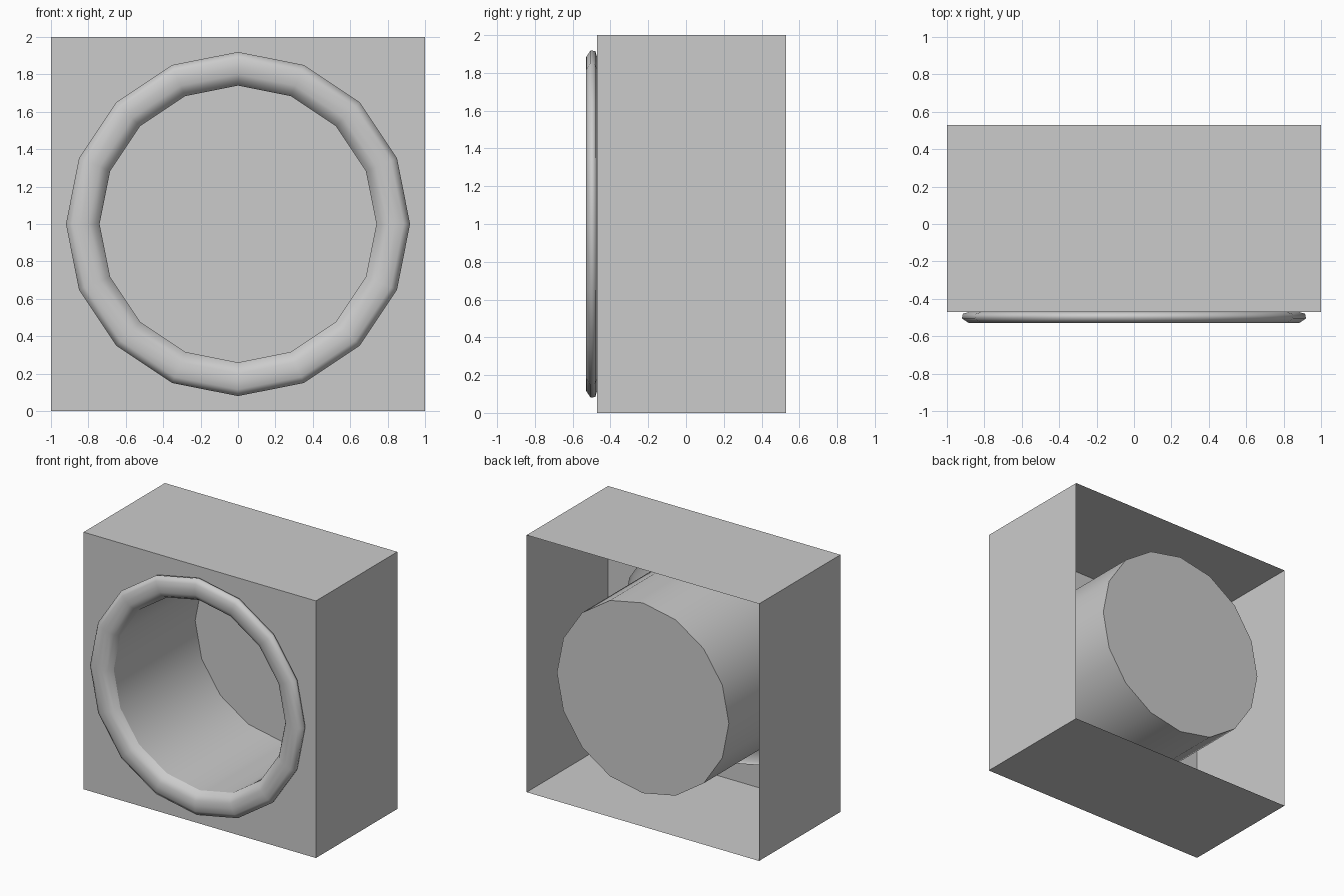
import bpy, bmesh, math

if "Cube" in bpy.data.objects:
    bpy.data.objects.remove(bpy.data.objects["Cube"])

SIDES = 16
FRONT, BACK, MID = -0.47, 0.53, 1.0


def ring(bm, r, y, square=False):
    """One 16-point loop around the y axis, round or pushed out to a square."""
    verts = []
    for i in range(SIDES):
        a = 2 * math.pi * i / SIDES
        x, z = math.cos(a), math.sin(a)
        s = r / max(abs(x), abs(z)) if square else r
        verts.append(bm.verts.new((x * s, y, MID + z * s)))
    return verts


def skin(name, rings, cap=False, angle=40):
    """Join successive loops with quads; optionally close the last loop."""
    bm = bmesh.new()
    loops = [ring(bm, *r) for r in rings]
    for a, b in zip(loops, loops[1:]):
        for i in range(SIDES):
            j = (i + 1) % SIDES
            bm.faces.new((a[i], a[j], b[j], b[i]))
    if cap:
        bm.faces.new(loops[-1])
    bmesh.ops.recalc_face_normals(bm, faces=bm.faces)
    mesh = bpy.data.meshes.new(name)
    bm.to_mesh(mesh)
    bm.free()
    obj = bpy.data.objects.new(name, mesh)
    bpy.context.collection.objects.link(obj)
    bpy.ops.object.select_all(action='DESELECT')
    obj.select_set(True)
    bpy.context.view_layer.objects.active = obj
    bpy.ops.object.shade_smooth_by_angle(angle=math.radians(angle))
    return obj


# Open-backed housing: front panel with a round hole, plus four side walls
skin("housing", [(0.88, FRONT), (1.0, FRONT, True), (1.0, BACK, True)])

# Rounded raised rim around the opening, hollow behind
skin("rim", [(0.88, FRONT), (0.915, -0.48), (0.92, -0.505), (0.885, -0.528),
             (0.84, -0.53), (0.80, -0.528), (0.765, -0.51), (0.74, FRONT)],
     angle=75)

# Recessed tube closed at the back
skin("recess_tube", [(0.74, FRONT), (0.74, BACK)], cap=True)
